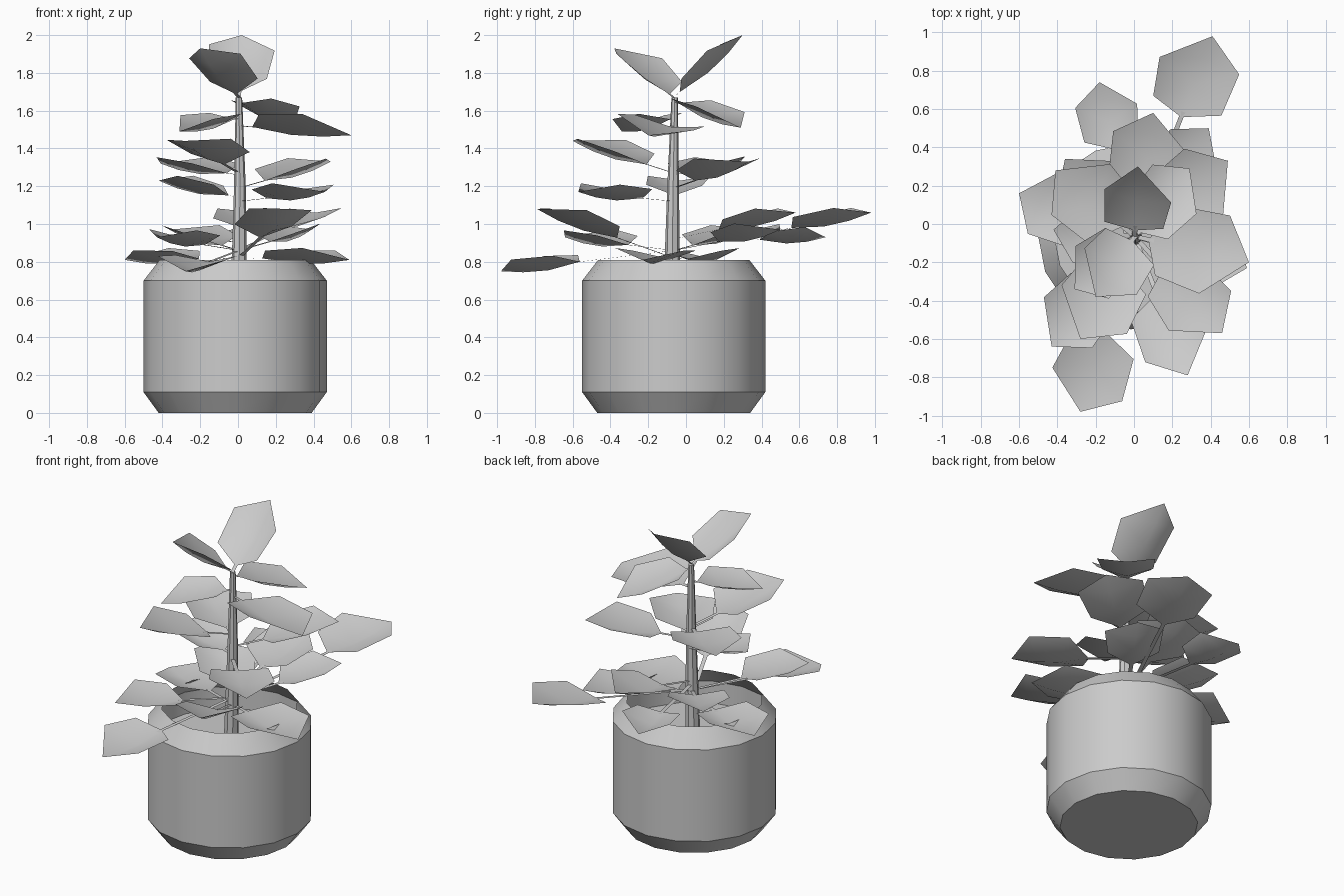
import bpy, bmesh, math
from mathutils import Vector, Matrix

if "Cube" in bpy.data.objects:
    bpy.data.objects.remove(bpy.data.objects["Cube"])


def make_object(name, bm, smooth=True):
    bmesh.ops.recalc_face_normals(bm, faces=bm.faces[:])
    mesh = bpy.data.meshes.new(name)
    bm.to_mesh(mesh)
    bm.free()
    obj = bpy.data.objects.new(name, mesh)
    bpy.context.collection.objects.link(obj)
    if smooth:
        bpy.context.view_layer.objects.active = obj
        obj.select_set(True)
        bpy.ops.object.shade_smooth_by_angle(angle=math.radians(35))
        obj.select_set(False)
    return obj


def lathe(name, profile, sides, cap_start=False, cap_end=False):
    """Stack of rings; profile entries are (x, y, z, radius)."""
    bm = bmesh.new()
    rings = []
    for x, y, z, r in profile:
        rings.append([bm.verts.new((x + r * math.cos(2 * math.pi * i / sides),
                                    y + r * math.sin(2 * math.pi * i / sides), z))
                      for i in range(sides)])
    for a, b in zip(rings, rings[1:]):
        for i in range(sides):
            j = (i + 1) % sides
            bm.faces.new((a[i], a[j], b[j], b[i]))
    if cap_start:
        bm.faces.new(rings[0])
    if cap_end:
        bm.faces.new(rings[-1])
    return make_object(name, bm)


# Pot: open shell with chamfered foot and shoulder
PX, PY = -0.015, -0.065
lathe("pot", [(PX, PY, 0, 0.405), (PX, PY, 0.11, 0.485),
              (PX, PY, 0.70, 0.485), (PX, PY, 0.81, 0.40)], 16, cap_start=True)

# Soil deep inside the pot
lathe("soil", [(PX, PY, 0.56, 0.484)], 16, cap_start=True)

# Stem, tapering upward
lathe("stem", [(0.0, -0.07, 0.55, 0.045), (0.008, -0.072, 0.9, 0.038),
               (0.01, -0.068, 1.2, 0.031), (0.005, -0.06, 1.67, 0.017)], 8, cap_end=True)


def leaf(name, base_z, tip, length=0.45, width=0.42, roll=0, fold=0.06, flip=1):
    """Thin stalk from the stem plus a folded six-cornered blade ending at tip."""
    base, tip = Vector((0.004, -0.065, base_z)), Vector(tip)
    u = (tip - base).normalized()
    length = min(length, (tip - base).length - 0.03)
    start = tip - u * length
    side = Vector((0, 0, 1)).cross(u).normalized()
    side = Matrix.Rotation(math.radians(roll), 3, u) @ side
    up = u.cross(side)
    bm = bmesh.new()

    def p(t, s, h):
        return bm.verts.new(start + u * t * length + side * s * width * flip + up * h)

    # midrib and the two side edges
    b, m1, m2, t = p(0, 0, 0), p(0.4, 0, -0.025), p(0.72, 0, -0.02), p(1, 0, 0)
    l1, l2 = p(0.2, 0.46, fold * 0.7), p(0.72, 0.48, fold * 0.8)
    r1, r2 = p(0.13, -0.42, fold * 0.7), p(0.58, -0.52, fold)
    for f in ((b, m1, l1), (m1, m2, l2, l1), (m2, t, l2),
              (b, r1, m1), (m1, r1, r2, m2), (m2, r2, t)):
        bm.faces.new(f)
    # stalk
    w = side * 0.012
    q = [bm.verts.new(c) for c in (base - w, base + w, start + u * 0.03 + w, start + u * 0.03 - w)]
    bm.faces.new(q)
    bmesh.ops.recalc_face_normals(bm, faces=bm.faces[:])
    obj = make_object(name, bm, smooth=False)
    obj.data.shade_smooth()


# Leaves: stem height, tip, options
leaves = [
    # crown
    (1.67, (-0.20, -0.38, 1.93), dict(width=0.36)),
    (1.67, (0.02, 0.30, 2.00), dict(width=0.35)),
    (1.65, (0.29, 0.29, 1.51), dict(width=0.34)),
    # upper whorl
    (1.52, (0.60, -0.20, 1.47), dict(length=0.54, width=0.44, roll=-9)),
    (1.56, (-0.31, -0.34, 1.49), dict(length=0.40, width=0.32)),
    (1.27, (-0.28, -0.60, 1.44), dict(length=0.46)),
    (1.26, (-0.41, 0.28, 1.32), dict(length=0.46, width=0.40)),
    # middle whorl
    (1.19, (0.49, 0.33, 1.33), dict(length=0.46, width=0.40)),
    (1.14, (-0.42, -0.03, 1.23), dict(length=0.38, width=0.34)),
    (1.12, (0.46, -0.57, 1.17), dict(length=0.46, width=0.38)),
    # lower whorl
    (0.86, (0.41, 0.98, 1.06), dict(length=0.46, width=0.42, flip=-1)),
    (0.90, (-0.18, 0.74, 0.93), dict(length=0.36, width=0.32)),
    (0.92, (0.10, 0.58, 1.06), dict(length=0.42, width=0.40)),
    (0.86, (0.39, 0.50, 0.97), dict(length=0.40, width=0.34)),
    (0.82, (-0.60, 0.16, 0.81), dict(length=0.42, width=0.38)),
    (0.86, (-0.43, -0.64, 0.93), dict(length=0.42, width=0.36)),
    (0.86, (-0.28, -0.98, 0.75), dict(length=0.44, width=0.40)),
    (0.82, (0.28, -0.79, 1.08), dict(length=0.48, width=0.38, flip=-1)),
    (0.82, (0.59, -0.23, 0.81), dict(length=0.48, width=0.40)),
    (0.86, (-0.36, 0.34, 0.97), dict(length=0.42, width=0.36)),
]
for i, (z, tip, opts) in enumerate(leaves):
    leaf(f"leaf_{i + 1:02d}", z, tip, **opts)
